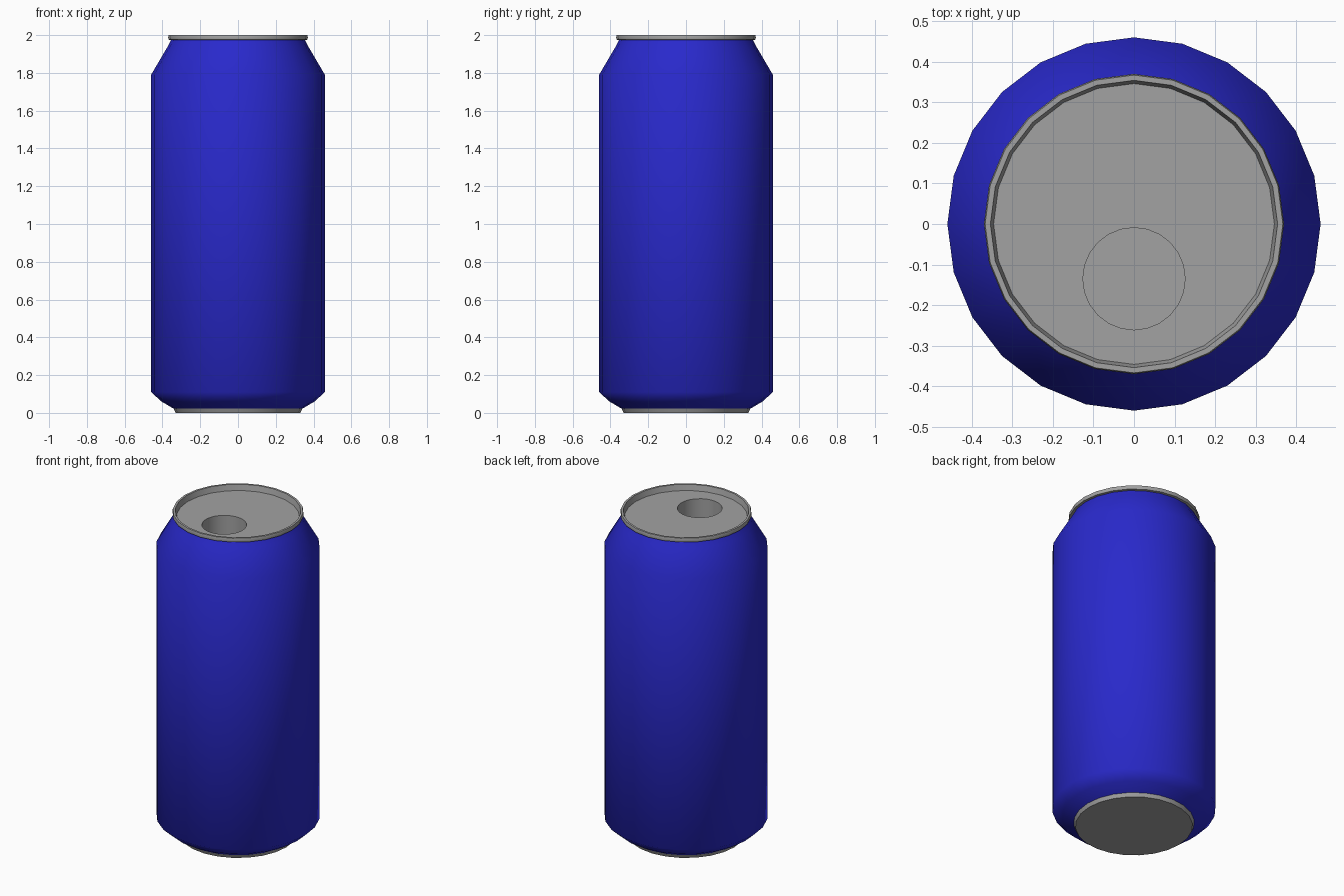
import bpy, bmesh, math

if "Cube" in bpy.data.objects:
    bpy.data.objects.remove(bpy.data.objects["Cube"])

SIDES = 24


def material(name, rgb):
    m = bpy.data.materials.new(name)
    m.diffuse_color = (*rgb, 1.0)
    m.use_nodes = True
    m.node_tree.nodes["Principled BSDF"].inputs["Base Color"].default_value = m.diffuse_color
    return m


blue = material("blue_paint", (0.022, 0.022, 0.60))
grey = material("grey_metal", (0.36, 0.36, 0.36))


def lathe(name, mat, profile, angle, cap_start=False, cap_end=False):
    """Revolve (radius, z, y offset) points, listed from the outside bottom upward."""
    bm = bmesh.new()
    rings = []
    for r, z, oy in profile:
        rings.append([bm.verts.new((r * math.cos(2 * math.pi * i / SIDES),
                                    r * math.sin(2 * math.pi * i / SIDES) + oy, z))
                      for i in range(SIDES)])
    for a, b in zip(rings, rings[1:]):
        for i in range(SIDES):
            j = (i + 1) % SIDES
            bm.faces.new((a[i], a[j], b[j], b[i]))
    if cap_start:
        bm.faces.new(rings[0][::-1])
    if cap_end:
        bm.faces.new(rings[-1])
    me = bpy.data.meshes.new(name)
    bm.to_mesh(me)
    bm.free()
    me.materials.append(mat)
    ob = bpy.data.objects.new(name, me)
    bpy.context.collection.objects.link(ob)
    bpy.ops.object.select_all(action='DESELECT')
    ob.select_set(True)
    bpy.context.view_layer.objects.active = ob
    bpy.ops.object.shade_smooth_by_angle(angle=math.radians(angle))
    return ob


# Metal base with a flat underside
lathe("base", grey, [(0.33, 0, 0), (0.34, 0.022, 0)], 30, cap_start=True)

# Painted body with tapered foot and shoulder
lathe("body", blue, [(0.34, 0.022, 0), (0.405, 0.06, 0), (0.46, 0.11, 0),
                     (0.46, 1.79, 0), (0.372, 1.94, 0), (0.354, 1.974, 0)], 50)

# Rolled rim, recessed lid and the drinking hole with its well
lathe("rim_and_lid", grey, [(0.354, 1.974, 0), (0.368, 1.976, 0), (0.37, 1.988, 0),
                            (0.367, 2.0, 0), (0.354, 2.0, 0), (0.346, 1.965, 0),
                            (0.126, 1.965, -0.135), (0.126, 1.70, -0.135)],
      30, cap_end=True)
